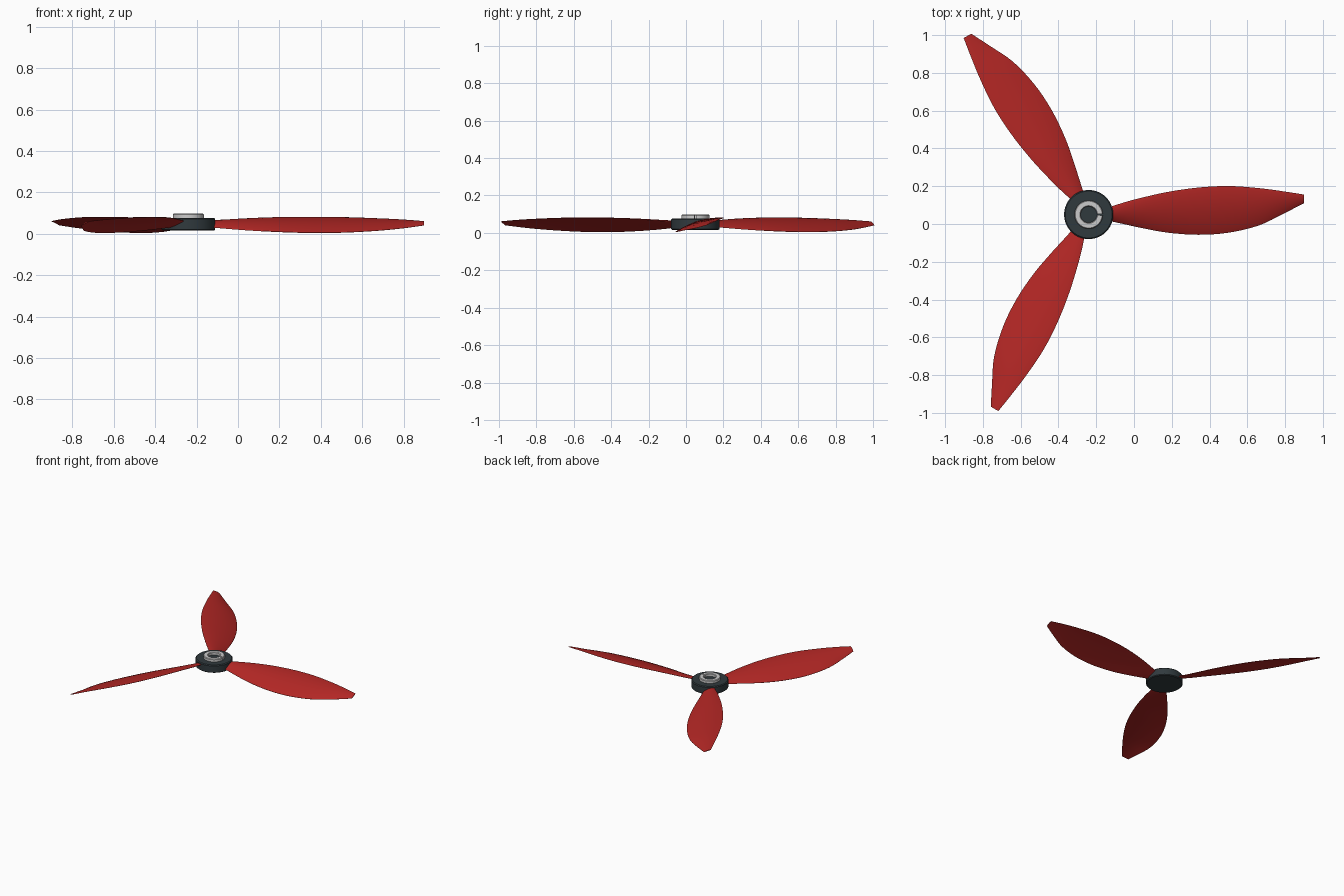
import bpy, bmesh, math
from mathutils import Matrix, Vector

if "Cube" in bpy.data.objects:
    bpy.data.objects.remove(bpy.data.objects["Cube"])

HUB = Vector((-0.24, 0.05, 0))


def material(name, rgb):
    m = bpy.data.materials.new(name)
    m.diffuse_color = (*rgb, 1)
    m.use_nodes = True
    m.node_tree.nodes["Principled BSDF"].inputs["Base Color"].default_value = m.diffuse_color
    return m


def make(name, bm, mat=None, angle=35):
    bmesh.ops.recalc_face_normals(bm, faces=bm.faces)
    me = bpy.data.meshes.new(name)
    bm.to_mesh(me)
    bm.free()
    ob = bpy.data.objects.new(name, me)
    bpy.context.collection.objects.link(ob)
    ob.location = HUB
    if mat:
        me.materials.append(mat)
    bpy.ops.object.select_all(action='DESELECT')
    ob.select_set(True)
    bpy.context.view_layer.objects.active = ob
    bpy.ops.object.shade_smooth_by_angle(angle=math.radians(angle))
    return ob


def sweep(bm, profile, a0, a1, steps):
    """Sweep a closed (r, z) profile around z between two angles, capping the ends."""
    rings = []
    for i in range(steps + 1):
        a = a0 + (a1 - a0) * i / steps
        rings.append([bm.verts.new((r * math.cos(a), r * math.sin(a), z)) for r, z in profile])
    loft(bm, rings)


def loft(bm, rings):
    n = len(rings[0])
    for a, b in zip(rings, rings[1:]):
        for j in range(n):
            k = (j + 1) % n
            bm.faces.new((a[j], a[k], b[k], b[j]))
    bm.faces.new(rings[0])
    bm.faces.new(rings[-1])


def smooth_rows(rows, sub):
    """Catmull-Rom through the stations."""
    pts = [rows[0]] + rows + [rows[-1]]
    out = []
    for i in range(1, len(pts) - 2):
        for s in range(sub):
            t = s / sub
            out.append([0.5 * (2 * b + (c - a) * t + (2 * a - 5 * b + 4 * c - d) * t * t
                               + (3 * b - a - 3 * c + d) * t ** 3)
                        for a, b, c, d in zip(*pts[i - 1:i + 3])])
    return out + [rows[-1]]


red = material("blade_red", (0.45, 0.02, 0.018))
dark = material("hub_dark", (0.03, 0.042, 0.048))

# Hub: solid drum with softened rims
bm = bmesh.new()
prof = [(0.124, 0.016), (0.13, 0.021), (0.13, 0.071), (0.124, 0.077)]
rings = [[bm.verts.new((r * math.cos(a), r * math.sin(a), z))
          for a in (2 * math.pi * i / 64 for i in range(64))] for r, z in prof]
loft(bm, rings)
make("hub", bm, dark)

# Split retaining ring on top of the hub
bm = bmesh.new()
gap = 0.06
sweep(bm, [(0.043, 0.07), (0.075, 0.07), (0.075, 0.094), (0.071, 0.098), (0.047, 0.098),
           (0.043, 0.094)], gap, 2 * math.pi - gap, 64)
make("retaining_ring", bm)

# Blade stations: radius, trailing y, leading y, trailing z, leading z, thickness
stations = [
    [0.09, -0.030, 0.032, 0.034, 0.060, 0.022],
    [0.18, -0.049, 0.062, 0.026, 0.066, 0.020],
    [0.28, -0.071, 0.089, 0.018, 0.073, 0.018],
    [0.42, -0.096, 0.120, 0.010, 0.079, 0.016],
    [0.58, -0.107, 0.143, 0.005, 0.081, 0.014],
    [0.74, -0.096, 0.151, 0.006, 0.080, 0.012],
    [0.90, -0.058, 0.140, 0.014, 0.075, 0.010],
    [1.03, 0.004, 0.123, 0.026, 0.069, 0.008],
    [1.14, 0.060, 0.106, 0.041, 0.061, 0.006],
]
M = 12  # chord divisions


def section(bm, x, y0, y1, z0, z1, th):
    """Thin cambered airfoil, trailing edge low, leading edge high."""
    chord = math.hypot(y1 - y0, z1 - z0)
    up, low = [], []
    for i in range(M + 1):
        u = (1 - math.cos(math.pi * i / M)) / 2
        y = y0 + (y1 - y0) * u
        z = z0 + (z1 - z0) * u + 0.05 * chord * 4 * u * (1 - u)
        h = th * (0.12 + 0.88 * math.sin(math.pi * u) ** 0.7) / 2 if 0 < i < M else th * 0.06
        up.append((x, y, z + h))
        low.append((x, y, z - h))
    return [bm.verts.new(p) for p in up + low[::-1]]


# Three twisted blades around the hub
for i in range(3):
    bm = bmesh.new()
    loft(bm, [section(bm, *row) for row in smooth_rows(stations, 4)])
    bmesh.ops.transform(bm, matrix=Matrix.Rotation(i * 2 * math.pi / 3, 4, 'Z'), verts=bm.verts)
    make(f"blade_{i + 1}", bm, red, 50)
